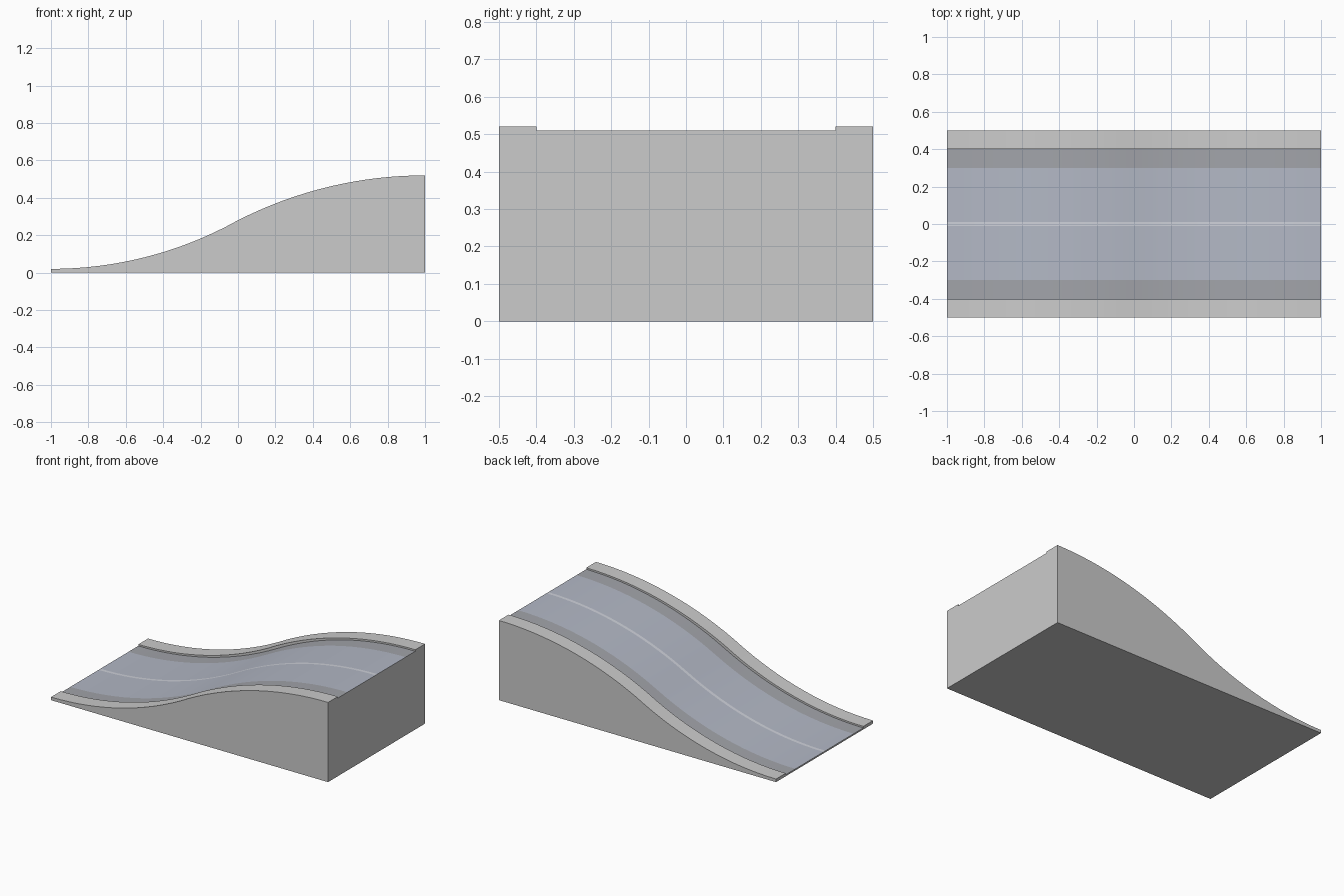
import bpy, bmesh, math

if "Cube" in bpy.data.objects:
    bpy.data.objects.remove(bpy.data.objects["Cube"])

STEPS = 32


def s_curve(x, low, mid, high):
    """Two circular arcs meeting at x = 0, level at both ends."""
    rise = mid - low if x < 0 else high - mid
    r = (1 + rise * rise) / (2 * rise)
    d = 1 - abs(x)
    sag = r - math.sqrt(r * r - d * d)
    return low + sag if x < 0 else high - sag


def curb(x):
    return s_curve(x, 0.02, 0.28, 0.52)


def road(x):
    return s_curve(x, 0.01, 0.26, 0.51)


def floor(x):
    return 0.0


def material(name, colour):
    m = bpy.data.materials.new(name)
    m.diffuse_color = (*colour, 1)
    m.use_nodes = True
    m.node_tree.nodes["Principled BSDF"].inputs["Base Color"].default_value = m.diffuse_color
    return m


# Half cross-section: y, height function, colour of the strip to the next point
GREY, SHOULDER, ROAD, LINE = range(4)
section = [(-0.5, floor, GREY), (-0.5, curb, GREY), (-0.4, curb, GREY),
           (-0.4, road, SHOULDER), (-0.3, road, ROAD), (-0.01, road, LINE)]
# Mirror to the other side
colours = [c for _, _, c in section]
points = [(y, f) for y, f, _ in section]
points += [(-y, f) for y, f in reversed(points)]
colours += colours[-2::-1] + [GREY]

# Loft the section along the slope
bm = bmesh.new()
rings = []
for i in range(STEPS + 1):
    x = -1 + 2 * i / STEPS
    rings.append([bm.verts.new((x, y, f(x))) for y, f in points])
n = len(points)
for a, b in zip(rings, rings[1:]):
    for j in range(n):
        k = (j + 1) % n
        face = bm.faces.new((a[j], a[k], b[k], b[j]))
        face.material_index = colours[j]
# Closed ends
bm.faces.new(rings[0])
bm.faces.new(rings[-1])
bmesh.ops.recalc_face_normals(bm, faces=bm.faces)

mesh = bpy.data.meshes.new("ramp")
bm.to_mesh(mesh)
bm.free()
ramp = bpy.data.objects.new("ramp", mesh)
bpy.context.collection.objects.link(ramp)
for name, colour in (("curb_grey", (0.8, 0.8, 0.8)),
                     ("shoulder_grey", (0.36, 0.37, 0.40)),
                     ("road_blue_grey", (0.45, 0.48, 0.56)),
                     ("line_light", (0.62, 0.64, 0.70))):
    mesh.materials.append(material(name, colour))

# Smooth along the slope, sharp at the edges
bpy.context.view_layer.objects.active = ramp
ramp.select_set(True)
bpy.ops.object.shade_smooth_by_angle(angle=math.radians(30))
